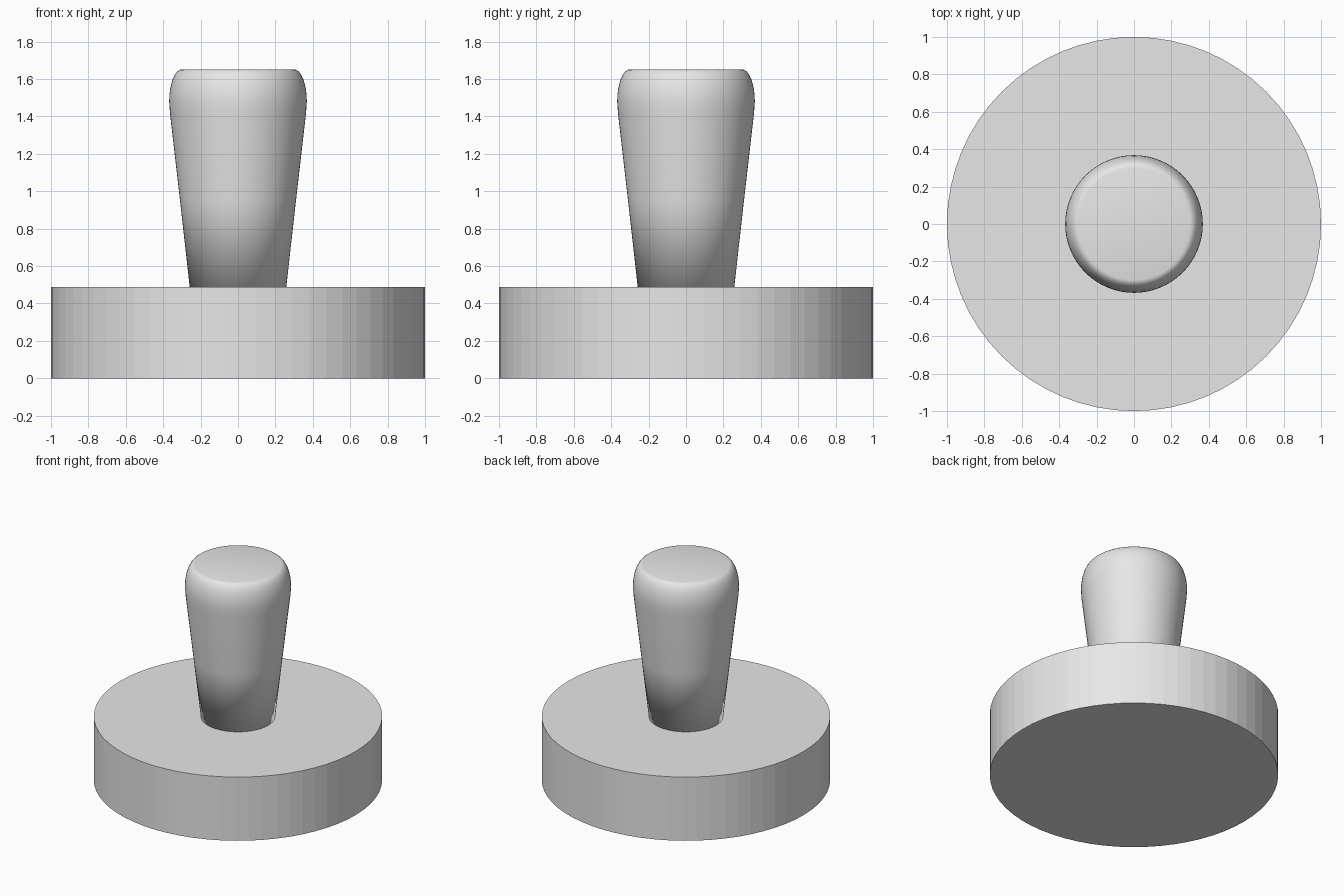
import bpy
import bmesh
import math

cube = bpy.data.objects.get("Cube")
if cube:
    bpy.data.objects.remove(cube, do_unlink=True)

# Single plain grey material
grey = bpy.data.materials.new("light_grey")
grey.use_nodes = True
colour = (0.8, 0.8, 0.8, 1.0)
grey.diffuse_color = colour
grey.node_tree.nodes["Principled BSDF"].inputs["Base Color"].default_value = colour


def turned(name, profile, sides, smooth):
    """Closed solid of revolution from (radius, height) rings, bottom to top."""
    bm = bmesh.new()
    rings = []
    for radius, z in profile:
        angles = [2 * math.pi * i / sides for i in range(sides)]
        rings.append([bm.verts.new((radius * math.cos(a), radius * math.sin(a), z))
                      for a in angles])
    for low, high in zip(rings, rings[1:]):
        for i in range(sides):
            j = (i + 1) % sides
            bm.faces.new((low[i], low[j], high[j], high[i]))
    bm.faces.new(rings[0][::-1])
    bm.faces.new(rings[-1])
    for face in bm.faces:
        face.smooth = smooth
    mesh = bpy.data.meshes.new(name)
    bm.to_mesh(mesh)
    bm.free()
    mesh.materials.append(grey)
    obj = bpy.data.objects.new(name, mesh)
    bpy.context.collection.objects.link(obj)
    return obj


BASE_TOP = 0.487
TOP = 1.652

# Faceted disc base
turned("base_disc", [(1.0, 0.0), (1.0, BASE_TOP)], 64, False)

# Flared handle: straight taper, then a rounded shoulder up to the flat top
shoulder_z, shoulder_r, top_r = 1.48, 0.368, 0.30
profile = [(0.258, BASE_TOP), (0.31, 0.95), (0.364, 1.42)]
for step in range(9):
    a = math.pi / 2 * step / 8
    profile.append((top_r + (shoulder_r - top_r) * math.cos(a),
                    shoulder_z + (TOP - shoulder_z) * math.sin(a)))
turned("handle", profile, 64, True)
